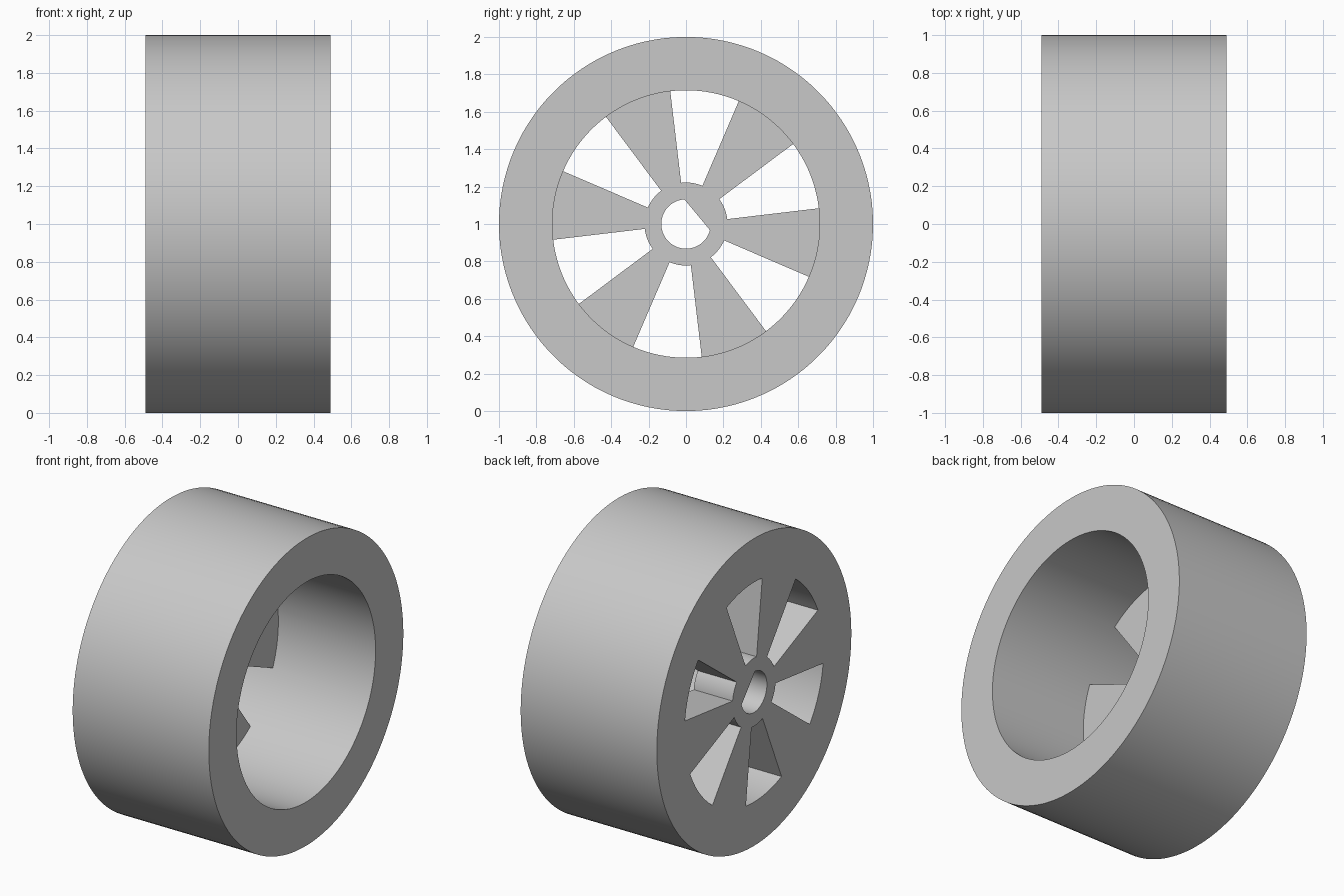
import bpy, bmesh, math

cube = bpy.data.objects.get("Cube")
if cube:
    bpy.data.objects.remove(cube, do_unlink=True)

SEGMENTS = 120
START = math.radians(6.75)           # edge of the first window
STEP = math.tau / SEGMENTS
RIM_R, WELL_R, HUB_R, BORE_R = 1.0, 0.715, 0.222, 0.132
BACK, FLOOR, FRONT = -0.49, -0.21, 0.49
FLAT_DIR = START + 11 * STEP         # direction the bore flat faces
FLAT_DIST = BORE_R * math.cos(18 * STEP)

grey = bpy.data.materials.new("light grey")
grey.use_nodes = True
colour = (0.58, 0.58, 0.58, 1)
grey.diffuse_color = colour
grey.node_tree.nodes["Principled BSDF"].inputs["Base Color"].default_value = colour

bm = bmesh.new()


def ring(x, radius, d_shape=False):
    """Loop of vertices round the x axis, optionally with one flat side."""
    verts = []
    for i in range(SEGMENTS):
        a = START + i * STEP
        r = radius
        c = math.cos(a - FLAT_DIR)
        if d_shape and c > 0:
            r = min(r, FLAT_DIST / c)
        verts.append(bm.verts.new((x, r * math.cos(a), 1 + r * math.sin(a))))
    return verts


def band(a, b, keep=lambda i: True):
    """Quads between two loops, for the kept segments."""
    for i in range(SEGMENTS):
        if keep(i):
            j = (i + 1) % SEGMENTS
            bm.faces.new((a[i], a[j], b[j], b[i]))


def is_window(i):
    return i % 20 < 10


def is_spoke(i):
    return not is_window(i)


# Loops on the two rim ends and on the inner side of the spokes
rim_front, rim_back = ring(FRONT, RIM_R), ring(BACK, RIM_R)
well_front, well_floor, well_back = (ring(x, WELL_R) for x in (FRONT, FLOOR, BACK))
hub_floor, hub_back = ring(FLOOR, HUB_R), ring(BACK, HUB_R)
bore_floor, bore_back = ring(FLOOR, BORE_R, True), ring(BACK, BORE_R, True)

# Rim: tread, end faces and deep well
band(rim_back, rim_front)
band(rim_front, well_front)
band(well_front, well_floor)
band(well_back, rim_back)

# Spokes: both faces and the radial side walls
band(well_floor, hub_floor, is_spoke)
band(hub_back, well_back, is_spoke)
for i in range(0, SEGMENTS, 10):
    bm.faces.new((well_floor[i], hub_floor[i], hub_back[i], well_back[i]))

# Window ends on the rim and hub
band(well_floor, well_back, is_window)
band(hub_back, hub_floor, is_window)

# Hub with its flat-sided bore
band(hub_floor, bore_floor)
band(bore_floor, bore_back)
band(bore_back, hub_back)

bmesh.ops.recalc_face_normals(bm, faces=bm.faces)
mesh = bpy.data.meshes.new("spoked_wheel")
bm.to_mesh(mesh)
bm.free()
mesh.materials.append(grey)
wheel = bpy.data.objects.new("spoked_wheel", mesh)
bpy.context.collection.objects.link(wheel)

bpy.ops.object.select_all(action="DESELECT")
wheel.select_set(True)
bpy.context.view_layer.objects.active = wheel
bpy.ops.object.shade_smooth_by_angle(angle=math.radians(30))
